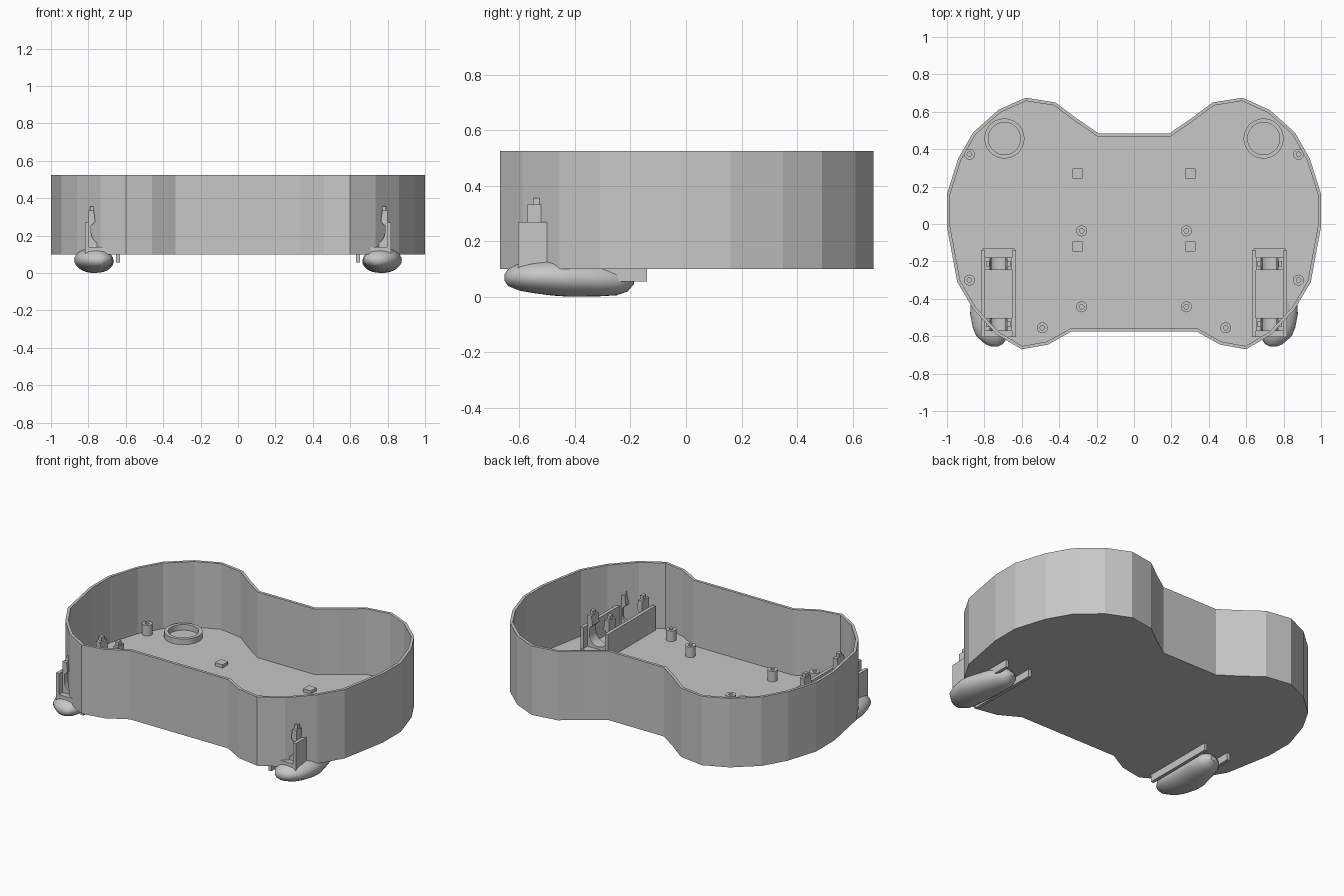
import bpy, bmesh
from math import sin, cos, pi, radians
from mathutils import Vector

if "Cube" in bpy.data.objects:
    bpy.data.objects.remove(bpy.data.objects["Cube"])

grey = bpy.data.materials.new("plain grey")
grey.use_nodes = True
grey.diffuse_color = (0.57, 0.57, 0.57, 1)
grey.node_tree.nodes["Principled BSDF"].inputs["Base Color"].default_value = (0.57, 0.57, 0.57, 1)

FLOOR = 0.12   # top of the tray floor
RIM = 0.525


def finish(name, bm, mirror=True, smooth=True):
    bmesh.ops.recalc_face_normals(bm, faces=bm.faces)
    me = bpy.data.meshes.new(name)
    bm.to_mesh(me)
    bm.free()
    me.materials.append(grey)
    if smooth:
        me.shade_smooth()
        me.set_sharp_from_angle(angle=radians(35))
    ob = bpy.data.objects.new(name, me)
    bpy.context.scene.collection.objects.link(ob)
    if mirror:
        ob.modifiers.new("Mirror", 'MIRROR').use_mirror_merge = False
    return ob


def prism(bm, points, shift):
    """Extrude a closed outline along a vector."""
    face = bm.faces.new([bm.verts.new(p) for p in points])
    geom = bmesh.ops.extrude_face_region(bm, geom=[face], use_keep_orig=True)["geom"]
    verts = [g for g in geom if isinstance(g, bmesh.types.BMVert)]
    bmesh.ops.translate(bm, verts=verts, vec=Vector(shift))
    return next(g for g in geom if isinstance(g, bmesh.types.BMFace))


def box(name, x0, x1, y0, y1, z0, z1):
    bm = bmesh.new()
    prism(bm, [(x0, y0, z0), (x1, y0, z0), (x1, y1, z0), (x0, y1, z0)], (0, 0, z1 - z0))
    return finish(name, bm, smooth=False)


def loft(bm, rings, closed):
    n = len(rings[0])
    pairs = list(zip(rings, rings[1:] + rings[:1])) if closed else list(zip(rings, rings[1:]))
    for a, b in pairs:
        for i in range(n):
            j = (i + 1) % n
            bm.faces.new((a[i], a[j], b[j], b[i]))


def tube(name, x, y, height, outer, inner, n=24):
    """Upright hollow post standing on the floor."""
    bm = bmesh.new()
    z0, z1 = FLOOR - 0.005, FLOOR + height
    rings = []
    for r, z in ((outer, z0), (outer, z1), (inner, z1), (inner, z0)):
        rings.append([bm.verts.new((x + r * cos(2 * pi * i / n), y + r * sin(2 * pi * i / n), z))
                      for i in range(n)])
    loft(bm, rings, True)
    return finish(name, bm)


# Open tray: solid outline with its top inset and sunk to the floor
half = [(0.19, 0.485), (0.30, 0.56), (0.42, 0.65), (0.58, 0.675), (0.725, 0.61),
        (0.86, 0.49), (0.94, 0.35), (1.0, 0.16), (1.0, -0.015), (0.945, -0.31),
        (0.86, -0.455), (0.735, -0.59), (0.60, -0.67), (0.46, -0.645), (0.335, -0.575)]
outline = half + [(-x, y) for x, y in reversed(half)]
bm = bmesh.new()
top = prism(bm, [(x, y, 0.10) for x, y in outline], (0, 0, RIM - 0.10))
bmesh.ops.recalc_face_normals(bm, faces=bm.faces)
bmesh.ops.inset_region(bm, faces=[top], thickness=0.017, use_even_offset=True)
well = bmesh.ops.extrude_discrete_faces(bm, faces=[top])["faces"][0]
bmesh.ops.translate(bm, verts=well.verts, vec=(0, 0, FLOOR - RIM))
finish("tray", bm, mirror=False, smooth=False)

# Floor fittings
tube("locating_ring", 0.693, 0.457, 0.035, 0.107, 0.086, 40)
for name, x, y in (("rear_side", 0.88, 0.373), ("front_side", 0.88, -0.30),
                   ("middle", 0.28, -0.037), ("front", 0.28, -0.443), ("corner", 0.49, -0.555)):
    tube(name + "_post", x, y, 0.065, 0.029, 0.012)
for name, y in (("rear_pad", 0.27), ("front_pad", -0.12)):
    box(name, 0.275, 0.328, y - 0.027, y + 0.027, FLOOR - 0.005, FLOOR + 0.02)

# Bracket channel
MID = 0.725
box("bracket_base", 0.64, 0.81, -0.605, -0.13, 0.115, 0.14)
box("bracket_inner_plate", 0.632, 0.652, -0.605, -0.14, 0.055, 0.27)
box("bracket_outer_plate", 0.798, 0.818, -0.605, -0.14, 0.055, 0.27)

# Snap cradles with hooked arms
for name, y in (("front_cradle", -0.537), ("rear_cradle", -0.212)):
    arc = [(0.06 * cos(a), 0.215 - 0.06 * sin(a)) for a in (pi * i / 16 for i in range(17))]
    arm = [(0.073, 0.13), (0.073, 0.333), (0.046, 0.333), (0.038, 0.275), (0.06, 0.255)]
    profile = arm + arc + [(-x, z) for x, z in reversed(arm)]
    bm = bmesh.new()
    prism(bm, [(MID + x, y - 0.034, z) for x, z in profile], (0, 0.068, 0))
    finish(name, bm)
    for side, s in (("inner", -1), ("outer", 1)):
        cx = MID + s * 0.057
        box(name + "_" + side + "_tip", cx - 0.01, cx + 0.01, y - 0.015, y + 0.015, 0.33, 0.356)

# Rounded foot: ellipses lofted front to back (y, centre x, centre z, radius x, radius z)
stations = [(-0.654, 0.745, 0.073, 0.02, 0.012), (-0.642, 0.748, 0.073, 0.047, 0.030),
            (-0.60, 0.758, 0.076, 0.085, 0.050), (-0.55, 0.765, 0.075, 0.098, 0.058),
            (-0.48, 0.772, 0.073, 0.104, 0.065), (-0.42, 0.770, 0.070, 0.103, 0.066),
            (-0.32, 0.755, 0.066, 0.090, 0.061), (-0.25, 0.745, 0.063, 0.078, 0.054),
            (-0.21, 0.740, 0.063, 0.055, 0.040), (-0.187, 0.738, 0.064, 0.02, 0.014)]
N = 28
bm = bmesh.new()
rings = [[bm.verts.new((cx + rx * cos(2 * pi * i / N), y, cz + rz * sin(2 * pi * i / N)))
          for i in range(N)] for y, cx, cz, rx, rz in stations]
loft(bm, rings, False)
bm.faces.new(rings[0])
bm.faces.new(rings[-1])
low = min(v.co.z for v in bm.verts)
bmesh.ops.translate(bm, verts=bm.verts, vec=(0, 0, -low))
finish("foot", bm)
